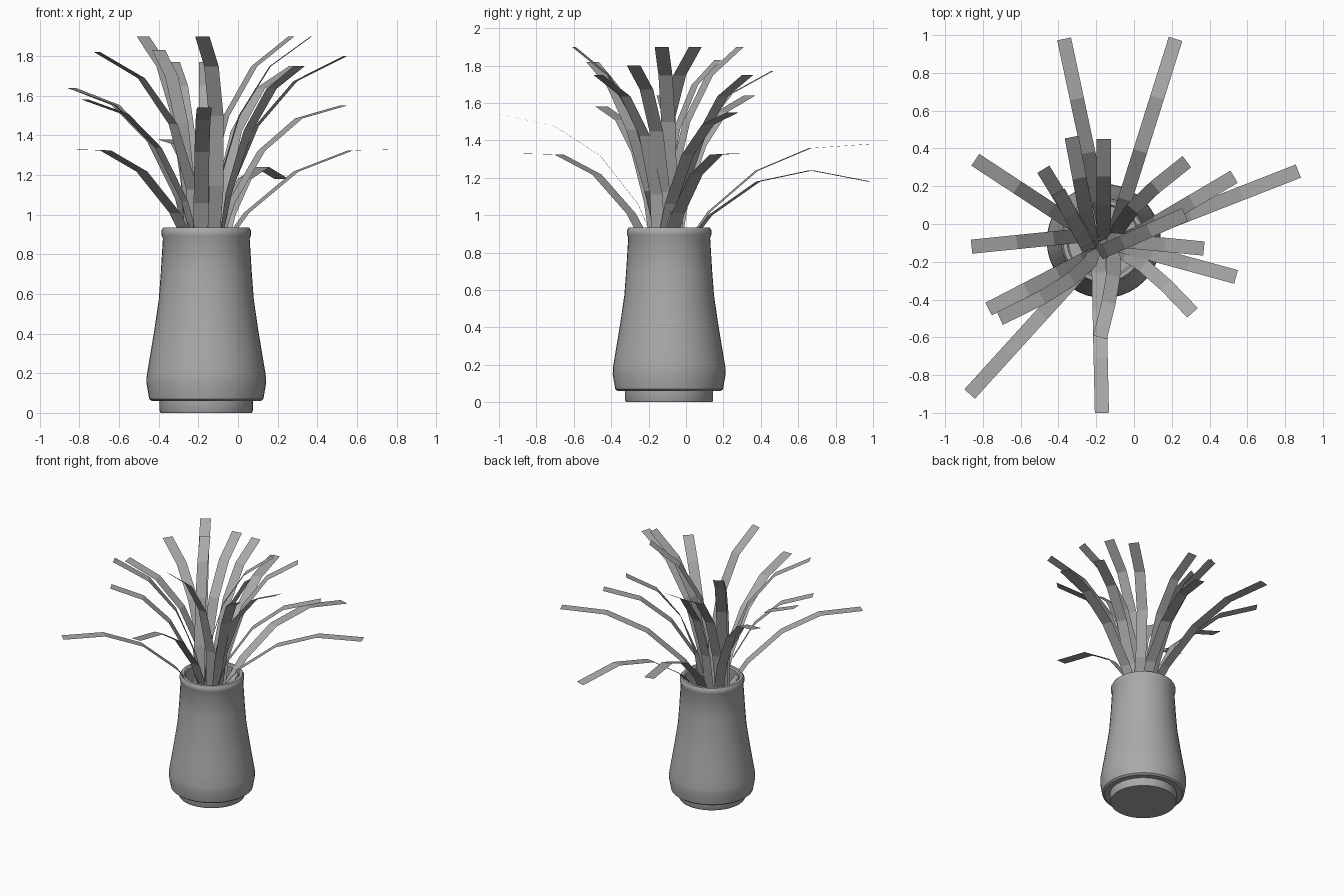
import bpy, bmesh, math
from mathutils import Vector

cube = bpy.data.objects.get("Cube")
if cube:
    bpy.data.objects.remove(cube)

CENTRE = Vector((-0.16, -0.09, 0))
SIDES = 40
LEAF_WIDTH = 0.075
LEAF_STEPS = 4
ROOT_Z = 0.7

grey = bpy.data.materials.new("plain grey")
grey.use_nodes = True
grey.diffuse_color = (0.4, 0.4, 0.4, 1)
grey.node_tree.nodes["Principled BSDF"].inputs["Base Color"].default_value = grey.diffuse_color


def finish(name, bm, location=(0, 0, 0)):
    mesh = bpy.data.meshes.new(name)
    bm.to_mesh(mesh)
    bm.free()
    mesh.materials.append(grey)
    obj = bpy.data.objects.new(name, mesh)
    obj.location = location
    bpy.context.collection.objects.link(obj)
    return obj


def lathe(name, profile):
    """Spin (radius, height) points around the pot's axis."""
    bm = bmesh.new()
    verts = [bm.verts.new((r, 0, z)) for r, z in profile]
    edges = [bm.edges.new(pair) for pair in zip(verts, verts[1:])]
    bmesh.ops.spin(bm, geom=verts + edges, axis=(0, 0, 1), cent=(0, 0, 0),
                   steps=SIDES, angle=math.tau)
    bmesh.ops.remove_doubles(bm, verts=bm.verts, dist=0.0005)
    bmesh.ops.recalc_face_normals(bm, faces=bm.faces)
    obj = finish(name, bm, CENTRE)
    bpy.ops.object.select_all(action="DESELECT")
    obj.select_set(True)
    bpy.context.view_layer.objects.active = obj
    bpy.ops.object.shade_smooth_by_angle(angle=math.radians(35))
    return obj


def leaf(name, root, tip, bow):
    """Flat ribbon along a drooping curve; low tips arch further outwards."""
    start = Vector((*root, ROOT_Z))
    end = Vector(tip)
    rise = end.z - 1.35
    reach = min(0.4, 0.4 - 0.55 * rise)
    control = start.lerp(end, reach)
    out = end - start
    control += Vector((-out.y, out.x, 0)).normalized() * bow
    control.z = 1.42 + max(0, rise) * 0.5

    bm = bmesh.new()
    rows = []
    for i in range(LEAF_STEPS + 1):
        t = i / LEAF_STEPS
        point = start * (1 - t) ** 2 + control * 2 * t * (1 - t) + end * t * t
        along = (control - start) * (1 - t) + (end - control) * t
        side = Vector((-along.y, along.x, 0)).normalized() * LEAF_WIDTH / 2
        rows.append((bm.verts.new(point + side), bm.verts.new(point - side)))
    for (a, b), (c, d) in zip(rows, rows[1:]):
        bm.faces.new((a, b, d, c))
    return finish(name, bm)


# Pot: foot, bulging belly, neck, rolled rim and filled inside
lathe("pot", [
    (0, 0), (0.23, 0), (0.235, 0.01), (0.235, 0.06), (0.275, 0.06),
    (0.288, 0.07), (0.302, 0.15), (0.3, 0.19), (0.285, 0.28), (0.262, 0.42),
    (0.24, 0.57), (0.23, 0.7), (0.219, 0.88), (0.226, 0.895), (0.226, 0.92),
    (0.216, 0.935), (0.195, 0.935), (0.186, 0.925), (0.186, 0.89),
    (0.195, ROOT_Z), (0, ROOT_Z)])

# Leaves: root x, y, then tip x, y, z, then sideways bow
LEAVES = [
    # towards the back
    (-.14, -.1, -.37, .98, 1.38, 0), (-.12, -.1, .22, .98, 1.18, 0),
    (-.22, -.12, -.33, .46, 1.77, 0), (-.16, -.08, -.16, .45, 1.77, 0),
    (-.23, -.12, -.48, .29, 1.9, 0), (-.23, -.15, -.4, .17, 1.83, 0),
    # towards the right
    (-.2, -.08, -.84, .34, 1.64, 0), (-.17, -.05, -.86, -.12, 1.64, 0),
    (-.17, -.14, -.77, -.45, 1.58, 0), (-.2, -.12, -.71, -.5, 1.82, .12),
    # towards the front
    (-.17, -.13, -.87, -.9, 1.33, 0), (-.19, -.1, -.17, -1, 1.54, 0),
    (-.13, -.13, -.18, -.6, 1.9, .07), (-.12, -.14, .31, -.47, 1.75, .08),
    # towards the left
    (-.12, -.1, .54, -.28, 1.8, 0), (-.15, -.08, .37, -.13, 1.9, 0),
    (-.2, -.16, .27, .05, 1.9, 0), (-.15, -.15, .53, .25, 1.55, 0),
    (-.18, -.13, .87, .28, 1.33, 0), (-.1, -.1, .28, .33, 1.75, .1),
]
for n, (rx, ry, x, y, z, bow) in enumerate(LEAVES, 1):
    leaf(f"leaf_{n}", (rx, ry), (x, y, z), bow)
